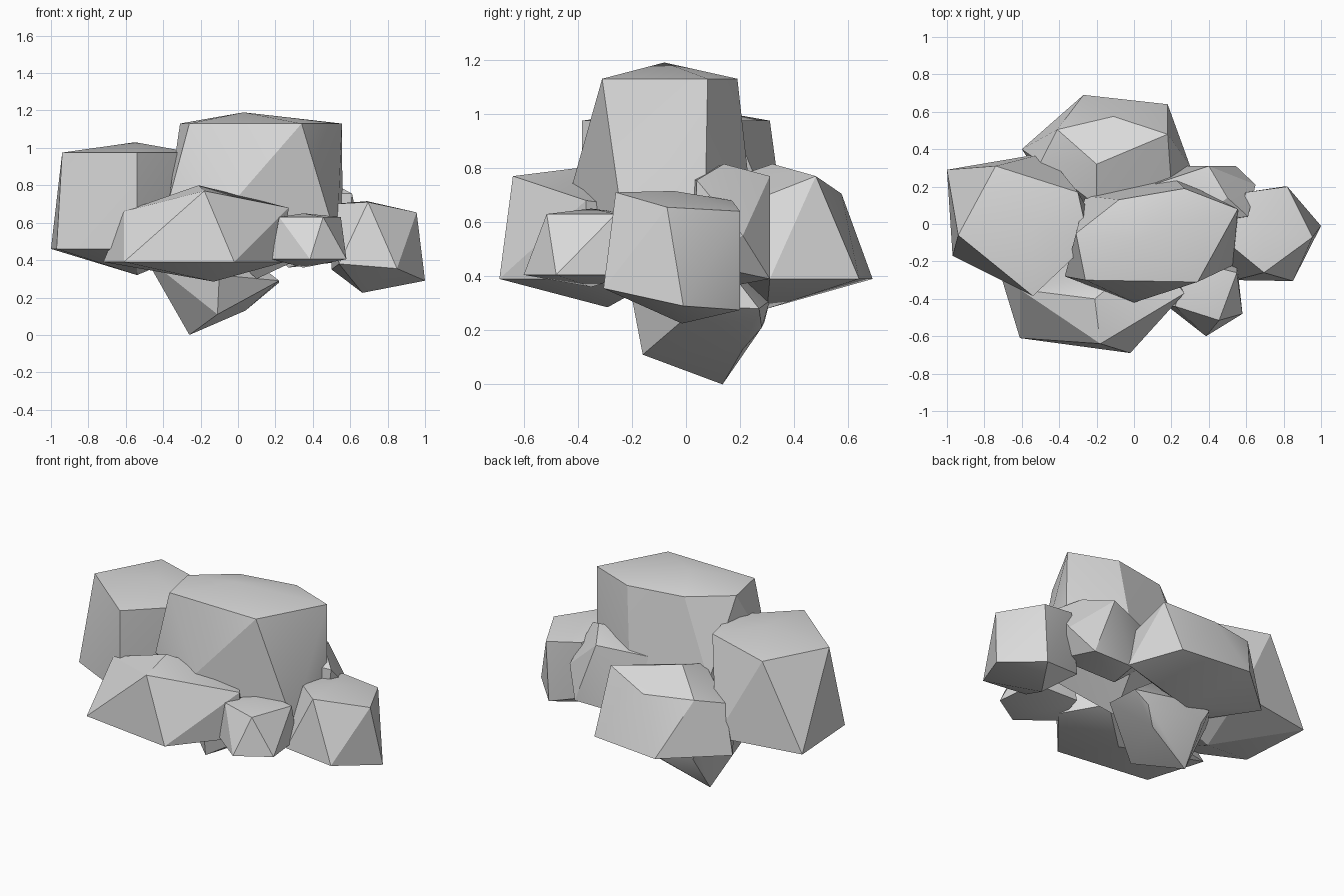
import bpy
import bmesh
import math

cube = bpy.data.objects.get("Cube")
if cube:
    bpy.data.objects.remove(cube, do_unlink=True)

stone = bpy.data.materials.new("stone grey")
stone.use_nodes = True
stone.diffuse_color = (0.7, 0.7, 0.7, 1)
stone.node_tree.nodes["Principled BSDF"].inputs["Base Color"].default_value = stone.diffuse_color


def rock(name, crown, upper_ring, lower_ring, base):
    """Faceted boulder: the convex skin around two rings and two tips."""
    bm = bmesh.new()
    for point in [crown, *upper_ring, *lower_ring, base]:
        bm.verts.new(point)
    skin = bmesh.ops.convex_hull(bm, input=bm.verts[:])
    spare = {v for v in skin["geom_interior"] + skin["geom_unused"]
             if isinstance(v, bmesh.types.BMVert) and v.is_valid}
    bmesh.ops.delete(bm, geom=list(spare), context="VERTS")
    bmesh.ops.dissolve_limit(bm, angle_limit=math.radians(1), verts=bm.verts[:], edges=bm.edges[:])
    bmesh.ops.recalc_face_normals(bm, faces=bm.faces[:])
    mesh = bpy.data.meshes.new(name)
    bm.to_mesh(mesh)
    bm.free()
    mesh.materials.append(stone)
    obj = bpy.data.objects.new(name, mesh)
    bpy.context.collection.objects.link(obj)
    bpy.ops.object.select_all(action="DESELECT")
    obj.select_set(True)
    bpy.context.view_layer.objects.active = obj
    bpy.ops.object.shade_smooth_by_angle(angle=math.radians(25))


def level(z, *outline):
    """Ring of points that share one height."""
    return [(x, y, z) for x, y in outline]


# Tall boulder in the middle
rock("centre_boulder", (.03, -.08, 1.19),
     level(1.13, (-.26, -.3), (.34, -.31), (.555, .08), (.27, .19), (-.08, .13), (-.31, -.05)),
     [(0, -.42, .74), (.53, -.22, .5), (.56, .07, .6), (.2, .26, .5), (-.26, .15, .66), (-.37, -.28, .72)],
     (.1, -.05, .3))

# Broad boulder on the right-hand side
rock("right_boulder", (-.55, 0, 1.03),
     level(.975, (-.94, -.06), (-.54, -.385), (-.24, -.1), (-.3, .17), (-.74, .31)),
     level(.46, (-1, .29), (-.97, -.17), (-.54, -.38), (-.2, 0), (-.47, .38)),
     (-.54, 0, .32))

# Low wedge at the front
rock("front_boulder", (-.21, -.4, .8),
     [(-.18, -.64, .77), (-.61, -.35, .66), (.27, -.37, .68), (.1, -.15, .65)],
     level(.39, (-.61, -.61), (-.02, -.69), (.25, -.36), (.1, -.1), (-.72, -.25)),
     (-.13, -.29, .285))

# Low wedge at the back
rock("back_boulder", (-.2, .32, .815),
     [(-.11, .575, .705), (.18, .48, .77), (.2, .2, .66), (-.2, .1, .74), (-.5, .33, .66), (-.41, .505, .72)],
     level(.39, (-.27, .69), (.18, .64), (.3, .31), (-.4, .1), (-.6, .4)),
     (-.13, .3, .28))

# Boulder on the left-hand side
rock("left_boulder", (.69, -.045, .715),
     [(.695, -.26, .71), (.955, -.07, .655), (.82, .2, .64), (.6, .17, .68), (.5, -.1, .7)],
     [(1, -.01, .29), (.85, -.305, .355), (.54, -.3, .38), (.5, .1, .35), (.8, .2, .275)],
     (.665, -.015, .225))

# Small stone tucked into the front corner
rock("small_front_stone", (.35, -.35, .65),
     level(.63, (.22, -.44), (.455, -.515), (.55, -.26), (.3, -.2)),
     level(.405, (.18, -.44), (.385, -.6), (.58, -.48), (.55, -.21), (.25, -.2)),
     (.35, -.35, .36))

# Small stone tucked into the back corner
rock("small_back_stone", (.5, .14, .815),
     [(.61, .04, .755), (.4, .31, .77), (.1, .21, .74), (.3, 0, .76)],
     [(.65, .21, .55), (.545, .31, .39), (.27, .31, .39), (.1, .2, .5), (.58, .03, .45)],
     (.27, .15, .36))

# Pointed stone underneath that touches the ground
rock("bottom_stone", (-.05, .1, .5),
     [(-.5, .05, .42), (-.1, -.2, .32), (.22, .05, .29), (.22, .27, .28), (-.08, .31, .31), (-.3, .3, .32)],
     [(-.11, -.16, .11), (.04, .21, .13), (.13, .28, .21), (-.25, .29, .23)],
     (-.26, .135, 0))
